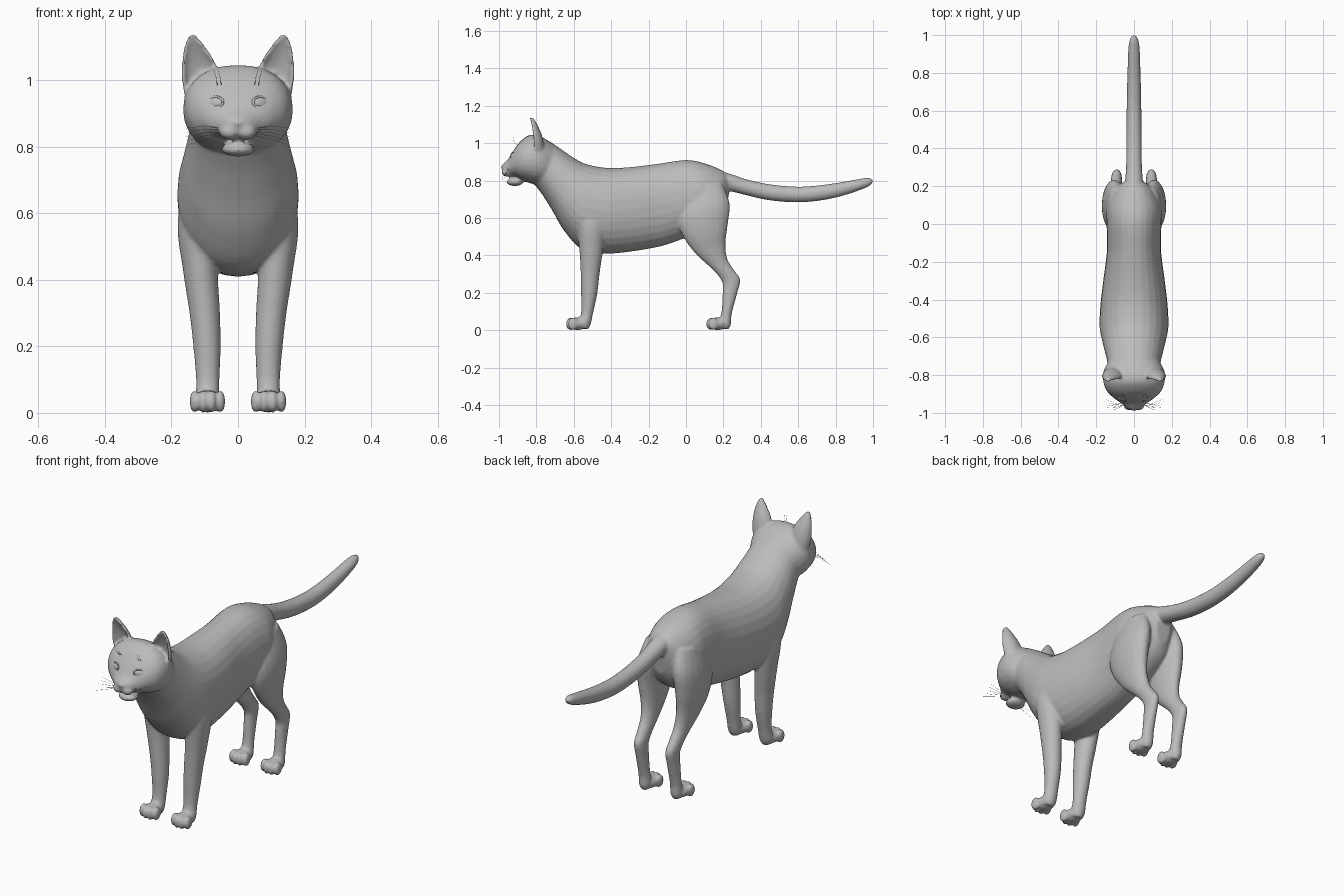
import bpy, bmesh, math
from mathutils import Vector, Matrix

if "Cube" in bpy.data.objects:
    bpy.data.objects.remove(bpy.data.objects["Cube"])

fur = bpy.data.materials.new("grey_fur")
fur.diffuse_color = (0.5, 0.5, 0.5, 1)
fur.use_nodes = True
fur.node_tree.nodes["Principled BSDF"].inputs["Base Color"].default_value = fur.diffuse_color


def catmull(rows, steps=5):
    """Smoothly interpolate a list of equal-length tuples."""
    out = []
    for i in range(len(rows) - 1):
        p = [rows[max(0, min(len(rows) - 1, i + k))] for k in (-1, 0, 1, 2)]
        for s in range(steps):
            t = s / steps
            out.append([0.5 * (2 * b + (c - a) * t + (2 * a - 5 * b + 4 * c - d) * t * t
                               + (3 * b - a - 3 * c + d) * t ** 3) for a, b, c, d in zip(*p)])
    return out + [list(rows[-1])]


def skin(bm, rings):
    """Join rings of points into a closed tube."""
    loops = [[bm.verts.new(p) for p in r] for r in rings]
    n = len(loops[0])
    for a, b in zip(loops, loops[1:]):
        for i in range(n):
            bm.faces.new((a[i], a[(i + 1) % n], b[(i + 1) % n], b[i]))
    bm.faces.new(loops[0][::-1])
    bm.faces.new(loops[-1])


def loft(bm, rows, side=1, power=2.0, n=28):
    """Rows: upper/front y, z, lower/back y, z, centre x, half width."""
    rings = []
    for y1, z1, y2, z2, x, w in catmull(rows):
        ring = []
        for k in range(n):
            a = 2 * math.pi * k / n
            c, s = [math.copysign(abs(v) ** (2 / power), v) for v in (math.cos(a), math.sin(a))]
            ring.append((side * (x + w * c), (y1 + y2) / 2 + s * (y1 - y2) / 2,
                         (z1 + z2) / 2 + s * (z1 - z2) / 2))
        rings.append(ring)
    skin(bm, rings)


def ball(bm, centre, size):
    m = Matrix.Translation(centre) @ Matrix.Diagonal((*size, 1))
    bmesh.ops.create_uvsphere(bm, u_segments=20, v_segments=12, radius=1, matrix=m)


def finish(name, bm):
    bmesh.ops.recalc_face_normals(bm, faces=bm.faces)
    for f in bm.faces:
        f.smooth = True
    me = bpy.data.meshes.new(name)
    bm.to_mesh(me)
    bm.free()
    ob = bpy.data.objects.new(name, me)
    bpy.context.collection.objects.link(ob)
    me.materials.append(fur)
    return ob


body = bmesh.new()

# Torso and neck
loft(body, [(.24, .80, .215, .64, 0, .04), (.20, .85, .17, .57, 0, .10),
            (.10, .892, .08, .51, 0, .145), (0, .91, -.01, .49, 0, .145),
            (-.15, .89, -.13, .45, 0, .143), (-.30, .872, -.30, .42, 0, .163),
            (-.42, .868, -.44, .41, 0, .178), (-.53, .887, -.56, .435, 0, .182),
            (-.60, .922, -.65, .53, 0, .167), (-.67, .97, -.715, .64, 0, .15),
            (-.73, 1.01, -.765, .72, 0, .138), (-.78, 1.03, -.81, .78, 0, .13)], power=2.15)

# Head and muzzle
loft(body, [(-.69, .98, -.71, .76, 0, .12), (-.77, 1.033, -.78, .775, 0, .16),
            (-.83, 1.045, -.83, .785, 0, .163), (-.88, 1.015, -.88, .803, 0, .147),
            (-.92, .965, -.915, .822, 0, .112), (-.95, .917, -.945, .825, 0, .07),
            (-.975, .892, -.968, .832, 0, .042), (-.986, .88, -.98, .85, 0, .02)], power=2.2)
ball(body, (0, -.977, .872), (.019, .013, .012))       # nose
ball(body, (0, -.915, .793), (.05, .045, .022))        # lower jaw
for s in (1, -1):
    ball(body, (s * .025, -.955, .845), (.031, .032, .024))  # whisker pad

# Ears: crescent sections cupped forwards
for s in (1, -1):
    rings = []
    for z, cx, w, y, d in catmull([(.95, .108, .052, -.805, .05), (1.0, .111, .058, -.81, .05),
                                   (1.05, .118, .051, -.815, .042), (1.09, .127, .037, -.822, .032),
                                   (1.12, .134, .021, -.828, .022), (1.137, .136, .008, -.83, .014)]):
        arc = [math.pi * k / 12 for k in range(13)]
        back = [(s * (cx + w * math.cos(a)), y + d * math.sin(a), z) for a in arc]
        front = [(s * (cx + .85 * w * math.cos(a)), y - .006 + (d - .014) * .8 * math.sin(a), z)
                 for a in reversed(arc)]
        rings.append(back + front)
    skin(body, rings)

# Legs and paws
front_leg = [(-.60, .70, -.44, .74, .115, .04), (-.585, .57, -.43, .57, .122, .06),
             (-.57, .43, -.445, .42, .113, .052), (-.563, .30, -.462, .30, .10, .046),
             (-.561, .20, -.475, .19, .093, .041), (-.56, .10, -.497, .09, .091, .035),
             (-.575, .05, -.51, .03, .092, .036), (-.585, .02, -.525, .004, .092, .03)]
hind_leg = [(-.01, .74, .19, .79, .085, .05), (-.045, .60, .233, .68, .103, .065),
            (-.015, .50, .223, .56, .11, .056), (.05, .41, .211, .46, .104, .043),
            (.12, .345, .222, .38, .097, .035), (.17, .295, .258, .32, .094, .031),
            (.195, .25, .29, .27, .092, .028), (.196, .20, .272, .19, .092, .028),
            (.19, .10, .245, .09, .092, .029), (.175, .05, .24, .03, .092, .031),
            (.165, .02, .225, .004, .092, .028)]
for s in (1, -1):
    for rows, y in ((front_leg, -.58), (hind_leg, .17)):
        loft(body, rows, s, n=20)
        ball(body, (s * .092, y, .035), (.045, .055, .034))
        for k, dy in ((-1.5, .012), (-.5, 0), (.5, 0), (1.5, .012)):
            ball(body, (s * (.092 + k * .026), y - .036 + dy, .034), (.0145, .027, .034))

# Tail
loft(body, [(.13, .87, .16, .76, 0, .055), (.25, .832, .24, .742, 0, .046),
            (.32, .808, .31, .725, 0, .042), (.42, .785, .415, .70, 0, .041),
            (.52, .772, .515, .687, 0, .04), (.62, .768, .62, .684, 0, .039),
            (.72, .776, .73, .695, 0, .037), (.82, .79, .835, .718, 0, .034),
            (.92, .808, .938, .752, 0, .03), (.97, .815, .984, .774, 0, .022),
            (.995, .81, 1.002, .795, 0, .008)], n=20)

cat_body = finish("cat_body", body)
remesh = cat_body.modifiers.new("merge", 'REMESH')
remesh.mode = 'VOXEL'
remesh.voxel_size = .007
remesh.use_smooth_shade = True
soften = cat_body.modifiers.new("soften", 'SMOOTH')
soften.factor = .5
soften.iterations = 4

# Eyes with lids
for s, tag in ((1, "left"), (-1, "right")):
    aim = Vector((s * .5, -1, .3)).to_track_quat('Z', 'Y').to_matrix().to_4x4()
    place = Matrix.Translation((s * .067, -.922, .932)) @ aim
    bm = bmesh.new()
    bmesh.ops.create_uvsphere(bm, u_segments=24, v_segments=14, radius=1,
                              matrix=place @ Matrix.Diagonal((.026, .018, .012, 1)))
    finish(tag + "_eye", bm)
    bm = bmesh.new()
    rows = []
    for i in range(25):
        a = 2 * math.pi * i / 24
        rows.append([place @ Vector(((.026 + .004 * math.cos(b)) * math.cos(a),
                                     (.018 + .004 * math.cos(b)) * math.sin(a),
                                     .004 + .004 * math.sin(b)))
                     for b in [math.pi * k / 4 for k in range(8)]])
    skin(bm, rows)
    finish(tag + "_eyelid", bm)


# Whiskers and brow hairs
def hairs(name, strands):
    cu = bpy.data.curves.new(name, 'CURVE')
    cu.dimensions = '3D'
    cu.bevel_depth = .0007
    cu.bevel_resolution = 0
    for pts in strands:
        sp = cu.splines.new('POLY')
        sp.points.add(len(pts) - 1)
        for p, co in zip(sp.points, pts):
            p.co = (*co, 1)
        sp.points[-1].radius = .3
    cu.materials.append(fur)
    bpy.context.collection.objects.link(bpy.data.objects.new(name, cu))


for s, tag in ((1, "left"), (-1, "right")):
    hairs(tag + "_whiskers", [[(s * .045, -.955, .845 + .005 * k),
                               (s * .10, -.965 + .008 * k, .843 + .010 * k),
                               (s * .155, -.955 + .014 * k, .83 + .013 * k)]
                              for k in (-2, -1, 0, 1, 2)])
    hairs(tag + "_brow_hairs", [[(s * x, -.90, .985), (s * (x + .004), -.92, 1.01),
                                 (s * (x + .012), -.925, 1.035)] for x in (.05, .062)])
